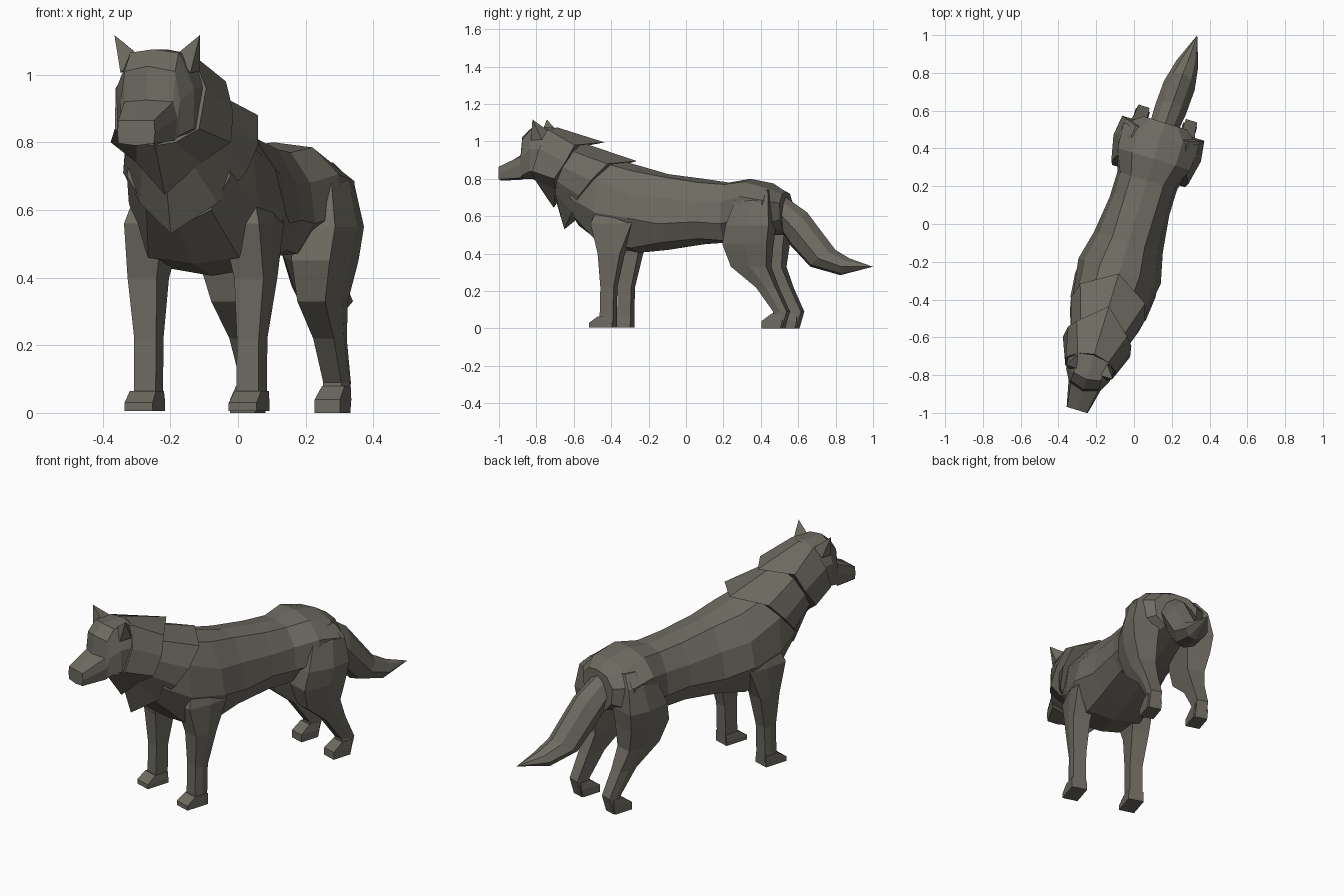
import bpy
import bmesh
import math

YAW = math.radians(-17)  # the animal stands turned about the vertical axis

cube = bpy.data.objects.get("Cube")
if cube:
    bpy.data.objects.remove(cube, do_unlink=True)

fur = bpy.data.materials.new("grey_brown_fur")
fur.use_nodes = True
FUR_COLOUR = (.155, .145, .12, 1)
fur.diffuse_color = FUR_COLOUR
fur.node_tree.nodes["Principled BSDF"].inputs["Base Color"].default_value = FUR_COLOUR


def loft(name, rings):
    """Skin closed rings of points, cap both ends, and add the flat-shaded part."""
    bm = bmesh.new()
    loops = [[bm.verts.new(point) for point in ring] for ring in rings]
    for first, second in zip(loops, loops[1:]):
        count = len(first)
        for i in range(count):
            j = (i + 1) % count
            bm.faces.new((first[i], first[j], second[j], second[i]))
    bm.faces.new(loops[0])
    bm.faces.new(loops[-1])
    bmesh.ops.remove_doubles(bm, verts=bm.verts, dist=.0005)
    bmesh.ops.recalc_face_normals(bm, faces=bm.faces)
    mesh = bpy.data.meshes.new(name)
    bm.to_mesh(mesh)
    bm.free()
    mesh.materials.append(fur)
    part = bpy.data.objects.new(name, mesh)
    part.rotation_euler.z = YAW
    bpy.context.collection.objects.link(part)


def symmetric(half):
    """Complete a half ring that runs from top centre to bottom centre."""
    return half + [(-x, y, z) for x, y, z in reversed(half[1:-1])]


def section(y, *profile, sweep=.0):
    """Symmetric ring at one station along the body, its sides swept back."""
    return symmetric([(x, y + sweep * x, z) for x, z in profile])


def collar(name, front, back):
    loft(name, [symmetric(front), symmetric(back)])


def limb(name, side, levels, bulge=.0):
    """Leg from levels of (height, front, back, inner, outer)."""
    rings = []
    for z, front, back, inner, outer in levels:
        middle = front + (back - front) * .55
        corner = outer - bulge * (outer - inner)
        outline = [(inner, front), (corner, front), (outer, middle),
                   (corner + (outer - corner) * .5, back), (inner, back)]
        rings.append([(side * x, y, z) for x, y in outline])
    loft(name, rings)


# Torso from chest to rump
loft("torso", [
    section(-.60, (0, .93), (.08, .92), (.14, .82), (.16, .70), (.10, .60), (0, .55)),
    section(-.45, (0, .92), (.10, .89), (.18, .79), (.20, .62), (.14, .46), (0, .44)),
    section(-.26, (0, .87), (.11, .84), (.195, .72), (.228, .59), (.15, .43), (0, .405)),
    section(-.10, (0, .825), (.09, .81), (.165, .70), (.19, .56), (.13, .46), (0, .42)),
    section(.10, (0, .80), (.09, .78), (.15, .68), (.165, .57), (.12, .48), (0, .45)),
    section(.24, (0, .78), (.09, .77), (.15, .68), (.165, .56), (.11, .47), (0, .46)),
    section(.36, (0, .80), (.12, .785), (.20, .705), (.20, .58), (.10, .50), (0, .48)),
    section(.49, (0, .775), (.12, .75), (.21, .685), (.205, .56), (.08, .52), (0, .50)),
    section(.56, (0, .73), (.07, .72), (.12, .67), (.11, .58), (.06, .53), (0, .50)),
])

# Head with stepped brow and tapered snout
loft("head", [
    section(-1.03, (0, .865), (.055, .865), (.058, .83), (.055, .797), (0, .79)),
    section(-.925, (0, .925), (.075, .92), (.088, .87), (.08, .805), (0, .795), sweep=.3),
    section(-.915, (0, 1.025), (.078, 1.01), (.092, .92), (.09, .82), (0, .80), sweep=.3),
    section(-.86, (0, 1.075), (.075, 1.065), (.12, .96), (.118, .84), (0, .80), sweep=.2),
    section(-.74, (0, 1.075), (.085, 1.06), (.135, .96), (.13, .84), (0, .75)),
    section(-.62, (0, 1.03), (.09, 1.0), (.13, .92), (.13, .78), (0, .70)),
])

# Overlapping mane collars, swept back on top and pointed at the throat
collar("upper_mane",
       [(0, -.72, 1.075), (.085, -.74, 1.06), (.14, -.78, .96),
        (.13, -.82, .84), (.06, -.83, .80), (0, -.84, .79)],
       [(0, -.455, .995), (.14, -.58, .98), (.175, -.62, .89),
        (.186, -.68, .80), (.10, -.70, .74), (0, -.74, .645)])
collar("lower_mane",
       [(0, -.60, 1.0), (.10, -.64, .96), (.14, -.68, .88),
        (.13, -.70, .80), (.08, -.71, .73), (0, -.72, .66)],
       [(0, -.275, .895), (.18, -.385, .88), (.205, -.47, .79),
        (.19, -.54, .71), (.12, -.60, .62), (0, -.68, .53)])

# Tail: top point, bottom point, half width and sideways bend at each station
tail_stations = [
    ((.51, .735), (.50, .58), .075, .0),
    ((.68, .62), (.59, .44), .085, .008),
    ((.84, .42), (.70, .33), .085, .015),
    ((.92, .375), (.87, .285), .06, .022),
    ((1.053, .33), (1.053, .33), .0, .028),
]
tail_rings = []
for (top_y, top_z), (low_y, low_z), width, bend in tail_stations:
    half_ring = [(width * spread,
                  top_y + (low_y - top_y) * drop,
                  top_z + (low_z - top_z) * drop)
                 for spread, drop in ((0, 0), (.6, .15), (1, .5), (.6, .88), (0, 1))]
    tail_rings.append([(x + bend, y, z) for x, y, z in symmetric(half_ring)])
loft("tail", tail_rings)

# Ears, legs and paws on both sides
for side, label in ((1, "left"), (-1, "right")):
    tip = (side * .132, -.818, 1.117)
    base = [(side * x, y, z) for x, y, z in
            ((.06, -.82, 1.06), (.108, -.835, 1.005), (.118, -.77, 1.01), (.08, -.75, 1.06))]
    loft(label + "_ear", [base, [tip] * len(base)])

    limb(label + "_front_leg", side, [
        (.70, -.42, -.26, .10, .175),
        (.56, -.47, -.24, .09, .222),
        (.40, -.43, -.305, .12, .22),
        (.22, -.42, -.345, .125, .20),
        (.02, -.425, -.35, .125, .20),
    ], bulge=.1)
    limb(label + "_front_paw", side, [
        (.006, -.48, -.35, .118, .204),
        (.03, -.48, -.35, .118, .204),
        (.065, -.43, -.35, .122, .203),
    ])
    limb(label + "_hind_leg", side, [
        (.74, .38, .50, .06, .15),
        (.68, .33, .52, .08, .212),
        (.55, .285, .53, .08, .242),
        (.45, .265, .515, .085, .228),
        (.33, .305, .505, .09, .195),
        (.22, .44, .55, .098, .175),
        (.09, .535, .612, .10, .168),
        (.0, .53, .585, .10, .168),
    ], bulge=.18)
    limb(label + "_hind_paw", side, [
        (.0, .475, .58, .092, .17),
        (.04, .475, .59, .092, .17),
        (.08, .53, .59, .098, .168),
    ])
